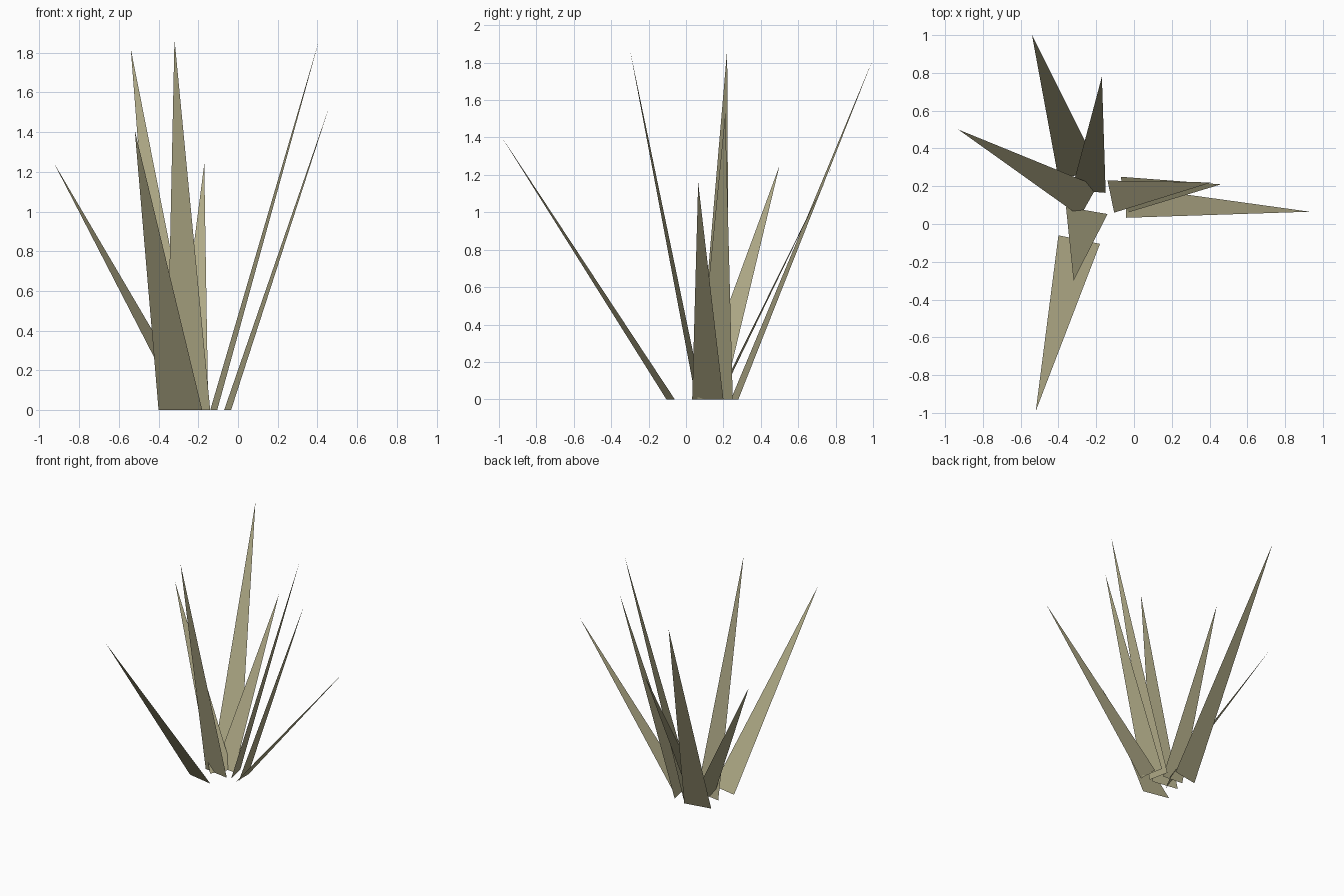
import bpy
import bmesh
from mathutils import Vector

if "Cube" in bpy.data.objects:
    bpy.data.objects.remove(bpy.data.objects["Cube"])

# Single dry olive colour for every blade
olive = bpy.data.materials.new("dry olive")
olive.diffuse_color = (0.43, 0.40, 0.24, 1.0)
olive.use_nodes = True
olive.node_tree.nodes["Principled BSDF"].inputs["Base Color"].default_value = olive.diffuse_color

# Each blade: base corner, base corner (x, y on the ground), tip (x, y, z)
BLADES = {
    "tall_back_blade":   ((-0.40, 0.24), (-0.18, 0.28), (-0.54, 1.00, 1.82)),
    "short_back_blade":  ((-0.33, 0.18), (-0.15, 0.165), (-0.17, 0.78, 1.24)),
    "left_blade":        ((-0.285, 0.04), (-0.195, 0.20), (-0.93, 0.50, 1.25)),
    "tall_right_blade":  ((-0.14, 0.23), (-0.105, 0.06), (0.41, 0.22, 1.87)),
    "mid_right_blade":   ((-0.07, 0.25), (-0.035, 0.06), (0.46, 0.21, 1.53)),
    "low_right_blade":   ((-0.042, 0.20), (-0.042, 0.033), (0.93, 0.065, 1.16)),
    "tall_front_blade":  ((-0.36, 0.09), (-0.14, 0.053), (-0.32, -0.30, 1.87)),
    "low_front_blade":   ((-0.40, -0.06), (-0.18, -0.105), (-0.52, -0.99, 1.41)),
}


def add_blade(name, left, right, tip):
    """Flat pointed leaf with its face turned upward."""
    bm = bmesh.new()
    corners = [bm.verts.new(Vector((*p, 0.0))) for p in (left, right)]
    corners.append(bm.verts.new(Vector(tip)))
    face = bm.faces.new(corners)
    face.normal_update()
    if face.normal.z < 0:
        face.normal_flip()
    mesh = bpy.data.meshes.new(name)
    bm.to_mesh(mesh)
    bm.free()
    mesh.materials.append(olive)
    bpy.context.collection.objects.link(bpy.data.objects.new(name, mesh))


for blade_name, (left, right, tip) in BLADES.items():
    add_blade(blade_name, left, right, tip)
